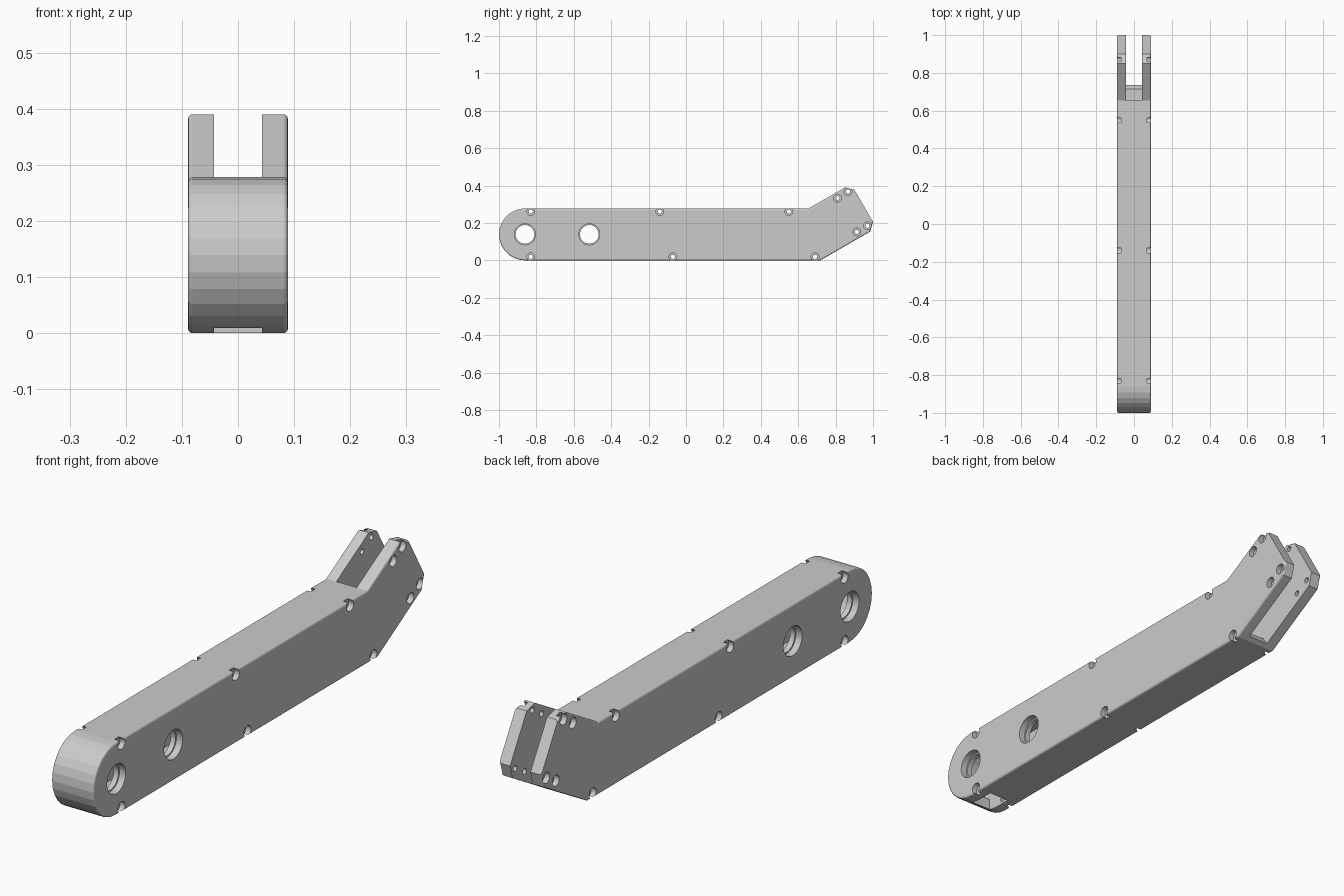
import bpy, bmesh, math

if "Cube" in bpy.data.objects:
    bpy.data.objects.remove(bpy.data.objects["Cube"])

CZ, CY, R = 0.139, -0.861, 0.139      # round end centre and radius
HALF, INNER = 0.089, 0.043            # outer half width, half gap between plates
WALL = 0.04                           # thickness of the middle frame


def arc(r, n=14):
    """Half circle around the round end, from top to bottom."""
    return [(CY - r * math.sin(math.pi * i / n), CZ + r * math.cos(math.pi * i / n))
            for i in range(n + 1)]


def prism(name, pts, x0, x1, outer=None, bevel_skip=()):
    """Extrude a (y, z) outline along x; optionally round the rim at x == outer."""
    bm = bmesh.new()
    a = [bm.verts.new((x0, y, z)) for y, z in pts]
    b = [bm.verts.new((x1, y, z)) for y, z in pts]
    n = len(pts)
    bm.faces.new(a)
    bm.faces.new(b[::-1])
    for i in range(n):
        j = (i + 1) % n
        bm.faces.new((a[j], a[i], b[i], b[j]))
    bmesh.ops.recalc_face_normals(bm, faces=bm.faces)
    if outer is not None:
        ring = a if outer == x0 else b
        rim = [bm.edges.get((ring[i], ring[(i + 1) % n]))
               for i in range(n) if i not in bevel_skip]
        bmesh.ops.bevel(bm, geom=rim, offset=0.008, segments=3, profile=0.5,
                        affect='EDGES', clamp_overlap=True)
    return to_object(name, bm)


def to_object(name, bm):
    me = bpy.data.meshes.new(name)
    bm.to_mesh(me)
    bm.free()
    ob = bpy.data.objects.new(name, me)
    bpy.context.collection.objects.link(ob)
    return ob


def cylinders(name, holes, x0, x1):
    """One cutter made of many x-aligned cylinders; holes = (y, z, radius)."""
    bm = bmesh.new()
    for y, z, r in holes:
        n = 32 if r > 0.03 else 20
        v0, v1 = ([bm.verts.new((x, y + r * math.cos(2 * math.pi * i / n),
                                 z + r * math.sin(2 * math.pi * i / n)))
                   for i in range(n)] for x in (x0, x1))
        bm.faces.new(v0[::-1])
        bm.faces.new(v1)
        for i in range(n):
            j = (i + 1) % n
            bm.faces.new((v0[i], v0[j], v1[j], v1[i]))
    bmesh.ops.recalc_face_normals(bm, faces=bm.faces)
    ob = to_object(name, bm)
    ob.hide_render = True
    return ob


def cut(ob, cutter):
    m = ob.modifiers.new("cut", 'BOOLEAN')
    m.operation, m.solver, m.object = 'DIFFERENCE', 'EXACT', cutter
    bpy.context.view_layer.objects.active = ob
    bpy.ops.object.modifier_apply(modifier=m.name)
    bpy.data.objects.remove(cutter)


# Hole positions: two pivots, body screws along both edges, head screws
pivots = [(CY, CZ), (-0.517, CZ)]
body_screws = [(-0.83, 0.261), (-0.14, 0.261), (0.55, 0.261),
               (-0.83, 0.019), (-0.07, 0.019), (0.69, 0.019)]
head_screws = [(0.81, 0.333), (0.866, 0.368), (0.913, 0.152), (0.97, 0.185)]
screws = body_screws + head_screws
bores = [(y, z, 0.05) for y, z in pivots] + [(y, z, 0.011) for y, z in screws]

# Side plates with the raised head at the back
head = [(0.718, 0.0), (0.985, 0.154), (1.0, 0.206), (0.9, 0.378),
        (0.85, 0.39), (0.655, 2 * R)]
outline = arc(R) + head
end_edge = len(arc(R)) + 2
for side, s in (("right", 1), ("left", -1)):
    plate = prism(side + "_side_plate", outline, s * INNER, s * HALF,
                  outer=s * HALF, bevel_skip=(end_edge,))
    cut(plate, cylinders("bore_cutter", bores, -0.2, 0.2))
    cut(plate, cylinders("pivot_recess_cutter", [(y, z, 0.056) for y, z in pivots],
                         s * 0.063, s * 0.2))
    cut(plate, cylinders("screw_recess_cutter", [(y, z, 0.021) for y, z in screws],
                         s * 0.068, s * 0.2))

# Hollow middle frame, open at the head
frame_outline = (arc(R) + [(0.718, 0.0), (0.735, 0.0098), (0.715, WALL)]
                 + arc(R - WALL)[::-1] + [(0.655, 2 * R - WALL), (0.655, 2 * R)])
frame = prism("middle_frame", frame_outline, -INNER, INNER)
# Opening in the underside near the round end
opening = prism("opening_cutter", [(-0.908, -0.05), (-0.80, -0.05),
                                   (-0.80, 0.08), (-0.908, 0.08)], -0.06, 0.06)
opening.hide_render = True
cut(frame, opening)
cut(frame, cylinders("bore_cutter", [(y, z, 0.011) for y, z in body_screws], -0.2, 0.2))
